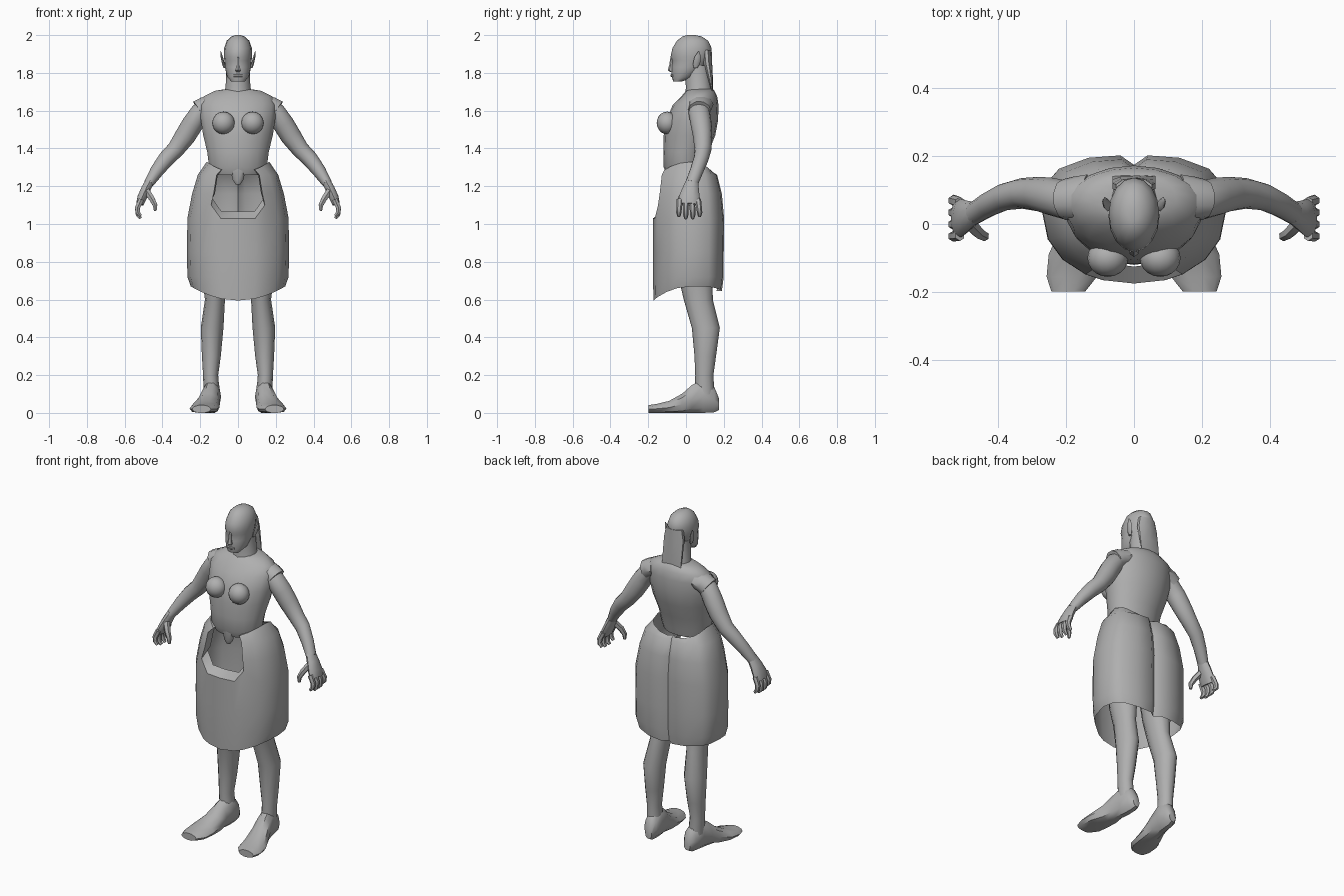
import bpy, bmesh, math
from mathutils import Vector

grey = bpy.data.materials.new("plain grey")
grey.diffuse_color = (0.43, 0.43, 0.43, 1)
X, Y, Z = Vector((1, 0, 0)), Vector((0, 1, 0)), Vector((0, 0, 1))


def finish(name, bm, mirror=False, angle=40):
    bmesh.ops.recalc_face_normals(bm, faces=bm.faces[:])
    me = bpy.data.meshes.new(name)
    bm.to_mesh(me)
    bm.free()
    me.shade_smooth()
    me.set_sharp_from_angle(angle=math.radians(angle))
    me.materials.append(grey)
    ob = bpy.data.objects.new(name, me)
    bpy.context.collection.objects.link(ob)
    if mirror:
        ob.modifiers.new("mirror", 'MIRROR').use_mirror_merge = False
    return ob


def bridge(bm, rings):
    for a, b in zip(rings, rings[1:]):
        n = len(a)
        for i in range(n):
            bm.faces.new((a[i], a[(i + 1) % n], b[(i + 1) % n], b[i]))


def tube(name, rows, sides=10, ref=Y, axis=None, mirror=True, floor=False):
    """Capped tube; rows are x, y, z, radius along ref, radius across."""
    bm = bmesh.new()
    pts = [Vector(r[:3]) for r in rows]
    rings = []
    for i, r in enumerate(rows):
        t = axis or (pts[min(i + 1, len(pts) - 1)] - pts[max(i - 1, 0)]).normalized()
        u = (ref - t * ref.dot(t)).normalized()
        v = t.cross(u)
        ring = []
        for k in range(sides):
            a = 2 * math.pi * k / sides
            p = pts[i] + u * math.cos(a) * r[3] + v * math.sin(a) * r[4]
            if floor:
                p.z = max(p.z, 0)
            ring.append(bm.verts.new(p))
        rings.append(ring)
    bridge(bm, rings)
    bm.faces.new(rings[0])
    bm.faces.new(rings[-1])
    return finish(name, bm, mirror)


def stack(name, rows, sides=16):
    """Level rings: z, half width, front y, back y."""
    rows = [(0, (f + b) / 2, z, (b - f) / 2, w) for z, w, f, b in rows]
    return tube(name, rows, sides, Y, Z, False)


# Torso and neck
stack("torso", [(1.26, .14, -.10, .09), (1.30, .155, -.118, .10), (1.38, .165, -.12, .12),
                (1.47, .187, -.118, .155), (1.55, .2, -.105, .17), (1.63, .205, -.07, .172),
                (1.675, .185, -.025, .165), (1.705, .125, .0, .15), (1.715, .06, .02, .14)], 18)
stack("waist_tongue", [(1.21, .012, -.10, -.08), (1.235, .03, -.11, -.07), (1.30, .04, -.115, -.06)], 8)
stack("neck", [(1.67, .085, -.01, .15), (1.72, .066, .0, .135), (1.84, .06, -.01, .125)], 12)

# Head, nose, lips, hair panel
stack("head", [(1.755, .036, -.068, -.02), (1.78, .058, -.076, .05), (1.83, .069, -.077, .10),
               (1.865, .072, -.073, .12), (1.885, .075, -.082, .128), (1.93, .074, -.072, .136),
               (1.97, .06, -.048, .118), (1.992, .036, -.02, .085), (2.0, .014, .005, .05)])
stack("nose", [(1.805, .012, -.084, -.06), (1.815, .016, -.097, -.06), (1.84, .01, -.089, -.06),
               (1.885, .008, -.082, -.06)], 6)
tube("lips", [(-.025, -.070, 1.785, .006, .005), (0, -.078, 1.786, .008, .006),
              (.025, -.070, 1.785, .006, .005)], 6, Z, X, False)
stack("hair_panel", [(1.70, .066, .136, .143), (1.78, .067, .11, .142), (1.86, .067, .085, .138),
                     (1.92, .055, .08, .136)], 10)
# Pointed ears
tube("ear", [(.070, .05, 1.825, .010, .007), (.078, .056, 1.85, .019, .007),
             (.086, .062, 1.885, .017, .006), (.092, .068, 1.915, .002, .002)], 8, Y, Z)

# Breasts
bm = bmesh.new()
bmesh.ops.create_uvsphere(bm, u_segments=16, v_segments=10, radius=.06)
for v in bm.verts:
    v.co = Vector((.077 + v.co.x, -.1 + v.co.z * .92, 1.535 + v.co.y))
finish("breast", bm, True)

# Short sleeves and arms
tube("sleeve", [(.13, .08, 1.635, .066, .05), (.175, .074, 1.62, .065, .056),
                (.205, .072, 1.60, .06, .06)], 10)
tube("arm", [(.15, .07, 1.62, .055, .05), (.20, .07, 1.59, .057, .053), (.24, .08, 1.53, .056, .056),
             (.28, .088, 1.465, .051, .055), (.33, .09, 1.395, .045, .046), (.38, .08, 1.345, .04, .043),
             (.43, .056, 1.28, .036, .036), (.472, .03, 1.215, .034, .026)], 12)
# Hands
tube("palm", [(.465, .033, 1.23, .032, .024), (.488, .025, 1.185, .044, .026),
              (.508, .018, 1.14, .056, .026), (.52, .015, 1.105, .056, .02)], 10)
for i in range(4):
    y = -.033 + .032 * i
    d = .012 if i in (1, 2) else 0
    tube("finger", [(.512, y, 1.13, .017, .016), (.533, y * 1.1, 1.085, .015, .015),
                    (.530, y * 1.15, 1.06 - d, .014, .013), (.515, y * 1.15, 1.042 - d, .009, .009)], 6)
tube("thumb", [(.487, .005, 1.18, .022, .02), (.457, -.026, 1.135, .018, .017),
               (.439, -.036, 1.10, .015, .014), (.438, -.036, 1.07, .008, .008)], 6)

# Legs and splayed feet
tube("leg", [(.138, .10, .08, .052, .043), (.145, .097, .2, .048, .04), (.141, .102, .3, .057, .05),
             (.137, .105, .45, .074, .06), (.122, .065, .6, .077, .053), (.12, .05, .72, .09, .07),
             (.11, .04, .85, .09, .08)], 12, Y, Z)
tube("foot", [(.13, .176, .045, .022, .03), (.134, .15, .07, .042, .07), (.138, .09, .085, .048, .10),
              (.148, .03, .07, .052, .08), (.158, -.02, .045, .062, .06), (.175, -.09, .028, .076, .037),
              (.183, -.155, .022, .074, .027), (.193, -.198, .02, .05, .022)], 10, X, Y, True, True)

# Skirt: column positions across the width, front then back
front = [0, .34, .53, .78, .94, 1]
back = [.95, .82, .5, .15]
half = [(x, -1) for x in front] + [(x, 1) for x in back]
loop = half + [(0, 1)] + [(-x, s) for x, s in half[:0:-1]]
# z, half width, front depth, back depth
levels = [(.6, .25, .172, .19), (.72, .268, .175, .2), (.85, .27, .175, .2), (1.03, .268, .175, .202),
          (1.16, .243, .165, .19), (1.26, .213, .152, .165), (1.32, .165, .136, .14)]
side_y = .035
bm = bmesh.new()
rings = []
for j, (z, w, f, b) in enumerate(levels):
    ring = []
    for x, s in loop:
        n = 2.15 if s < 0 else 3
        c = (1 - abs(x) ** n) ** (1 / n)
        y = side_y + (-(f + side_y) * c if s < 0 else (b - side_y) * c)
        h = z
        if j == 0:  # curved hem
            h = .595 + .075 * x * x if s < 0 else .645 + .025 * x * x
        elif j == len(levels) - 1:  # dipping waist edge
            h = z - .05 * c * c + .01 * abs(x)
        if s > 0 and x == 0:  # centre crease behind
            y -= .028
        if j == 3 and s < 0 and abs(x) == .53:  # chamfered opening corner
            h += .07
        ring.append(bm.verts.new((x * w, y, h)))
    rings.append(ring)
bridge(bm, rings)
# Front opening and its inward rim
gone = []
for fc in bm.faces:
    c = fc.calc_center_median()
    if c.y < 0 and c.z > 1.03 and abs(c.x) < .125 and all(abs(v.co.x) < .145 for v in fc.verts):
        gone.append(fc)
bmesh.ops.delete(bm, geom=gone, context='FACES')
edge = [e for e in bm.edges if e.is_boundary
        and all(v.co.y < -.06 and v.co.z > 1.0 and abs(v.co.x) < .15 for v in e.verts)]
new = bmesh.ops.extrude_edge_only(bm, edges=edge)["geom"]
for v in new:
    if isinstance(v, bmesh.types.BMVert):
        v.co.y += .05
        v.co.x *= .95
        if v.co.z < 1.15:
            v.co.z += .035
finish("skirt", bm, False, 45)
